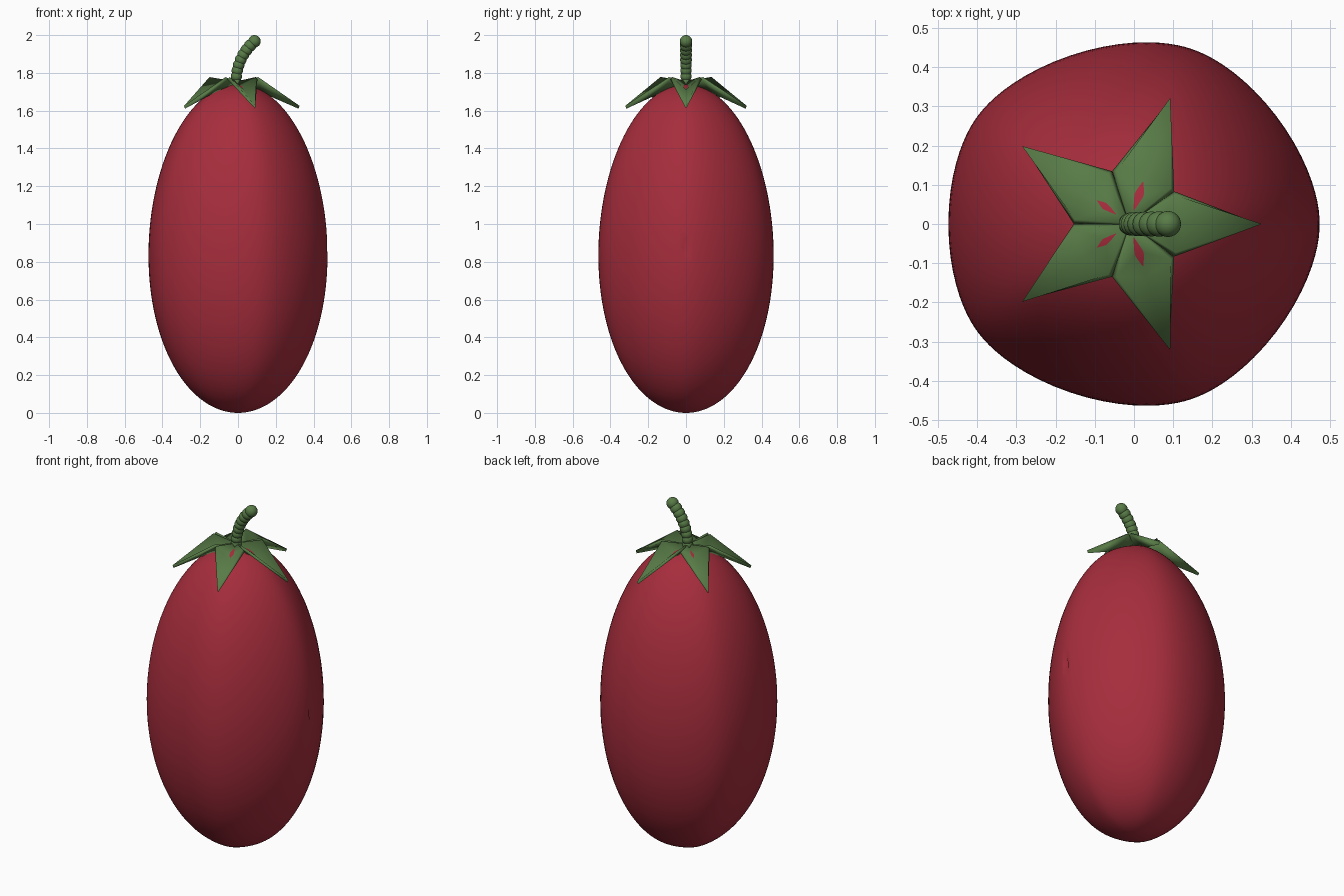
import bpy, bmesh, math
from mathutils import Vector

if "Cube" in bpy.data.objects:
    bpy.data.objects.remove(bpy.data.objects["Cube"])


def make_material(name, colour):
    mat = bpy.data.materials.new(name)
    mat.use_nodes = True
    mat.diffuse_color = (*colour, 1)
    mat.node_tree.nodes["Principled BSDF"].inputs["Base Color"].default_value = (*colour, 1)
    return mat


def make_object(name, bm, mat):
    bmesh.ops.recalc_face_normals(bm, faces=bm.faces)
    for face in bm.faces:
        face.smooth = True
    mesh = bpy.data.meshes.new(name)
    bm.to_mesh(mesh)
    bm.free()
    mesh.materials.append(mat)
    obj = bpy.data.objects.new(name, mesh)
    bpy.context.collection.objects.link(obj)
    return obj


red = make_material("fruit red", (0.38, 0.026, 0.045))
green = make_material("leaf green", (0.098, 0.2, 0.063))

# Rounded five-lobed outline: distance of the tangent line for each facing angle,
# as cosine waves {lobes: amount}
WAVES = {0: 0.469, 1: -0.008, 2: 0.005, 5: 0.008}


def outline(angle):
    reach = sum(a * math.cos(k * angle) for k, a in WAVES.items())
    slide = sum(-k * a * math.sin(k * angle) for k, a in WAVES.items())
    c, s = math.cos(angle), math.sin(angle)
    return Vector((reach * c - slide * s, reach * s + slide * c, 0))


# Fruit body: a tall sphere pushed out to the lobed outline, slightly fuller below
HALF = 0.87
bm = bmesh.new()
bmesh.ops.create_uvsphere(bm, u_segments=96, v_segments=64, radius=1)
for v in bm.verts:
    angle = math.atan2(v.co.y, v.co.x)
    ring = math.hypot(v.co.x, v.co.y)
    # small dimple on the pointed side
    dent = 0.04 * math.exp(-(angle / 0.04) ** 2 - ((v.co.z - 0.049) / 0.03) ** 2)
    height = HALF * (1 + v.co.z - 0.04 * ring ** 2)
    v.co = outline(angle) * (ring - dent) + Vector((0, 0, height))
make_object("fruit_body", bm, red)

# Calyx: five pointed leaves, each folded along a low midrib
CALYX_X = -0.012
bm = bmesh.new()
for i in range(5):
    turn = i * math.tau / 5

    def vert(x, y, z):
        return bm.verts.new((x * math.cos(turn) - y * math.sin(turn) + CALYX_X,
                             x * math.sin(turn) + y * math.cos(turn), z))

    base = vert(0, 0, 1.748)
    inner = vert(0.07, 0, 1.709)
    outer = vert(0.14, 0, 1.703)
    tip = vert(0.335, 0, 1.618)
    for side in (1, -1):
        shoulder = vert(0.117, side * 0.078, 1.772)
        for a, b in ((base, inner), (inner, outer), (outer, tip)):
            loop = (a, b, shoulder) if side > 0 else (b, a, shoulder)
            bm.faces.new(loop)
calyx = make_object("calyx_leaves", bm, green)
thick = calyx.modifiers.new("thickness", "SOLIDIFY")
thick.thickness = 0.016
thick.offset = 0

# Stem: a bent chain of overlapping beads
start, bend, end = Vector((-0.01, 0, 1.75)), Vector((-0.01, 0, 1.88)), Vector((0.087, 0, 1.967))
BEADS = 9
bm = bmesh.new()
for i in range(BEADS):
    t = i / (BEADS - 1)
    centre = start * (1 - t) ** 2 + bend * 2 * t * (1 - t) + end * t ** 2
    new = bmesh.ops.create_uvsphere(bm, u_segments=24, v_segments=16, radius=0.029 + 0.004 * t)
    bmesh.ops.translate(bm, verts=new["verts"], vec=centre)
make_object("stem", bm, green)
